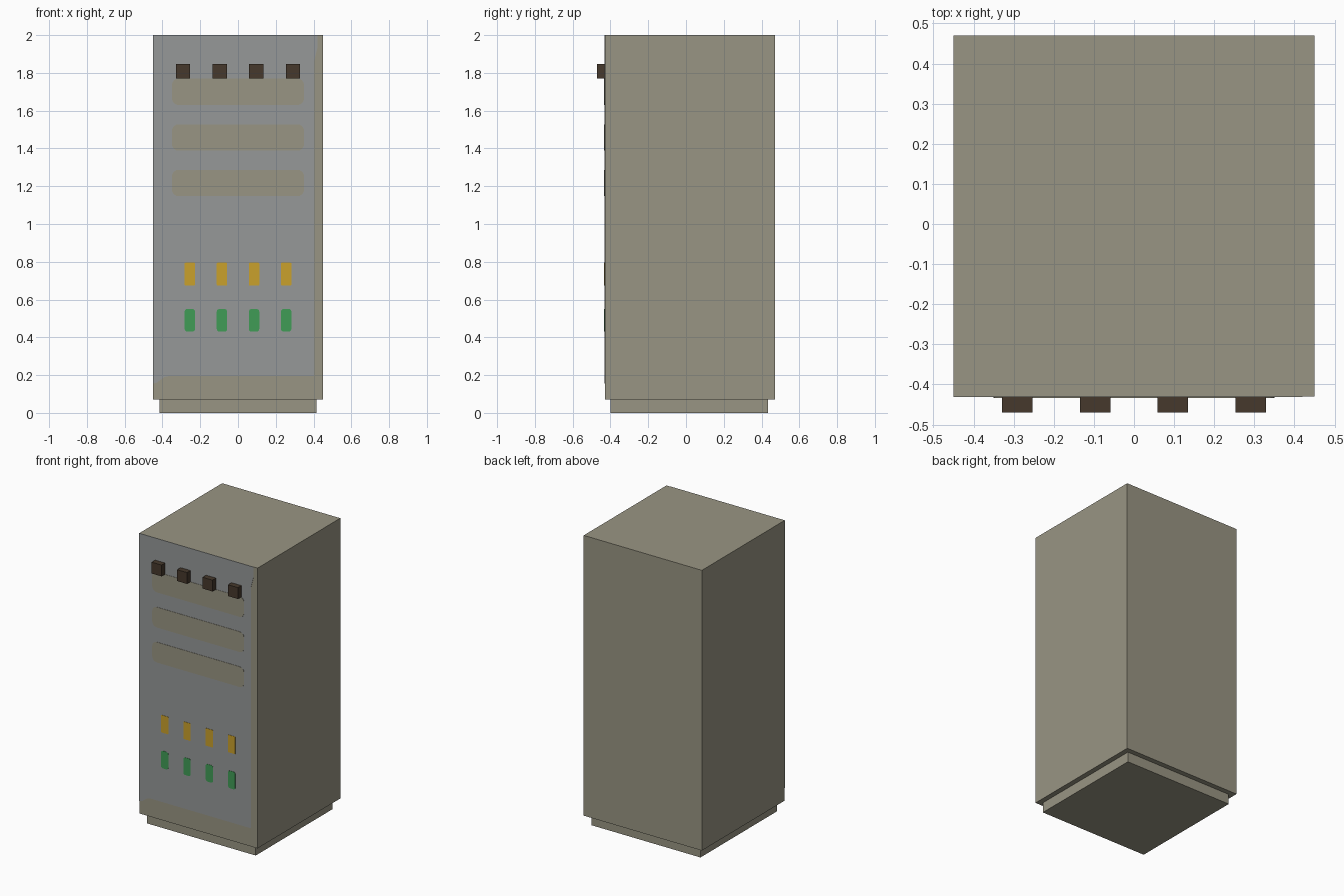
import bpy, bmesh, math

if "Cube" in bpy.data.objects:
    bpy.data.objects.remove(bpy.data.objects["Cube"])


def material(name, srgb):
    mat = bpy.data.materials.new(name)
    lin = [((c / 255 + 0.055) / 1.055) ** 2.4 for c in srgb]
    mat.diffuse_color = (*lin, 1)
    mat.use_nodes = True
    mat.node_tree.nodes["Principled BSDF"].inputs["Base Color"].default_value = mat.diffuse_color
    return mat


BEIGE = material("beige_metal", (153, 149, 131))
GREY = material("grey_panel", (150, 153, 153))
BROWN = material("dark_brown", (70, 57, 44))
YELLOW = material("yellow", (202, 161, 44))
GREEN = material("green", (64, 156, 86))

FRONT = -0.43  # cabinet front face


def finish(name, bm, mat):
    bmesh.ops.recalc_face_normals(bm, faces=bm.faces)
    mesh = bpy.data.meshes.new(name)
    bm.to_mesh(mesh)
    bm.free()
    mesh.materials.append(mat)
    obj = bpy.data.objects.new(name, mesh)
    bpy.context.collection.objects.link(obj)


def box(name, x0, x1, y0, y1, z0, z1, mat):
    bm = bmesh.new()
    bmesh.ops.create_cube(bm, size=1)
    for v in bm.verts:
        v.co = (x0 + (v.co.x + 0.5) * (x1 - x0),
                y0 + (v.co.y + 0.5) * (y1 - y0),
                z0 + (v.co.z + 0.5) * (z1 - z0))
    finish(name, bm, mat)


def plate(name, outline, proud, mat):
    """Thin plate on the cabinet front, from an x/z outline."""
    bm = bmesh.new()
    face = bm.faces.new([bm.verts.new((x, FRONT - proud, z)) for x, z in outline])
    out = bmesh.ops.extrude_face_region(bm, geom=[face], use_keep_orig=True)
    for v in out["geom"]:
        if isinstance(v, bmesh.types.BMVert):
            v.co.y = FRONT + 0.001
    finish(name, bm, mat)


def rounded(x, z, w, h, r, steps=4):
    """Rounded rectangle centred on x, z."""
    pts = []
    for i, (sx, sz) in enumerate([(1, 1), (-1, 1), (-1, -1), (1, -1)]):
        for k in range(steps + 1):
            a = math.pi / 2 * (i + k / steps)
            pts.append((x + sx * (w / 2 - r) + r * math.cos(a),
                        z + sz * (h / 2 - r) + r * math.sin(a)))
    return pts


# Cabinet and recessed plinth
box("cabinet", -0.45, 0.45, FRONT, 0.47, 0.07, 2.0, BEIGE)
box("plinth", -0.415, 0.415, -0.40, 0.435, 0.0, 0.07, BEIGE)

# Grey front panel, leaving a beige margin at the right and bottom
plate("front_panel", [(-0.45, 0.155), (-0.43, 0.16), (-0.39, 0.19), (-0.36, 0.196),
                      (0.402, 0.196), (0.402, 1.86), (0.42, 1.93), (0.42, 2.0),
                      (-0.45, 2.0)], 0.002, GREY)

# Three wide vents
for i, z in enumerate((1.70, 1.458, 1.217)):
    plate(f"vent_{i + 1}", rounded(0, z, 0.70, 0.14, 0.035), 0.004, BEIGE)

# Two rows of indicator lights and the row of knobs
for i in range(4):
    x = -0.255 + i * 0.17
    plate(f"yellow_light_{i + 1}", rounded(x, 0.735, 0.055, 0.12, 0.004), 0.004, YELLOW)
    plate(f"green_light_{i + 1}", rounded(x, 0.49, 0.055, 0.12, 0.014), 0.004, GREEN)
    k = -0.291 + i * 0.194
    box(f"knob_{i + 1}", k - 0.038, k + 0.038, -0.47, FRONT + 0.005, 1.77, 1.848, BROWN)
